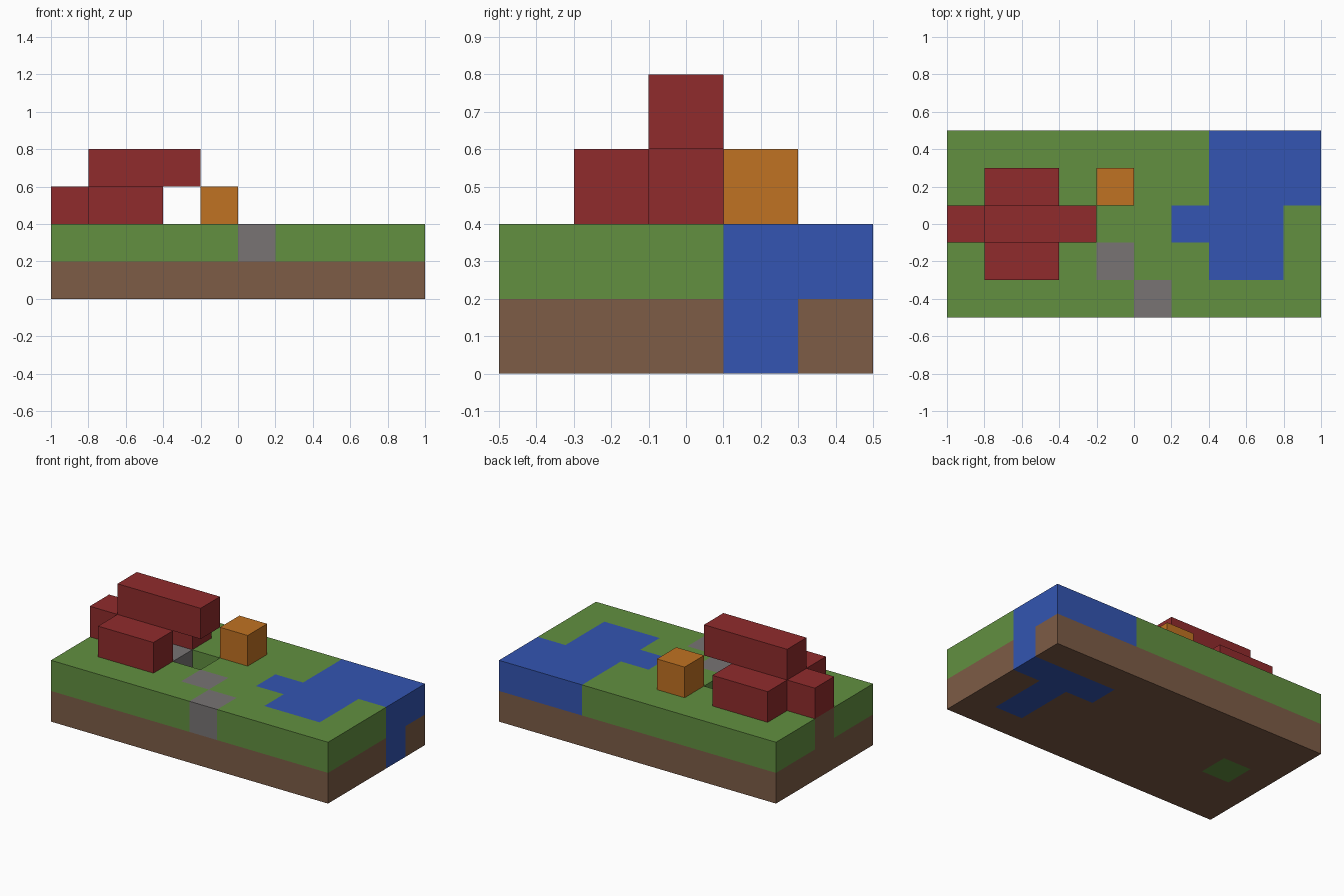
import bpy
import bmesh
from mathutils import Vector

CELL = 0.2

cube = bpy.data.objects.get("Cube")
if cube:
    bpy.data.objects.remove(cube, do_unlink=True)


def make_material(name, hex_code):
    """Flat material from an sRGB hex colour, stored as linear values."""
    srgb = [int(hex_code[i:i + 2], 16) / 255 for i in (0, 2, 4)]
    linear = [c / 12.92 if c < 0.04 else ((c + 0.055) / 1.055) ** 2.4 for c in srgb]
    mat = bpy.data.materials.new(name)
    mat.use_nodes = True
    mat.diffuse_color = (*linear, 1)
    bsdf = mat.node_tree.nodes["Principled BSDF"]
    bsdf.inputs["Base Color"].default_value = (*linear, 1)
    bsdf.inputs["Roughness"].default_value = 1
    return mat


# Letters used in the block maps
MATERIALS = {
    "G": make_material("grass_green", "629040"),
    "S": make_material("soil_brown", "7d5c46"),
    "W": make_material("water_blue", "3355b2"),
    "P": make_material("path_grey", "787474"),
    "R": make_material("house_red", "902b2c"),
    "O": make_material("crate_orange", "c07222"),
}
LETTERS = list(MATERIALS)


def finish(name, bm, letters):
    mesh = bpy.data.meshes.new(name)
    bm.to_mesh(mesh)
    bm.free()
    for letter in letters:
        mesh.materials.append(MATERIALS[letter])
    obj = bpy.data.objects.new(name, mesh)
    bpy.context.scene.collection.objects.link(obj)
    return obj


def box(name, letter, low, high):
    """Axis-aligned block between two corners."""
    low, high = Vector(low), Vector(high)
    bm = bmesh.new()
    bmesh.ops.create_cube(bm, size=1)
    bmesh.ops.scale(bm, vec=high - low, verts=bm.verts)
    bmesh.ops.translate(bm, vec=(low + high) / 2, verts=bm.verts)
    return finish(name, bm, letter)


def block_terrain(name, layers):
    """Outer skin of a block map; rows run back to front, layers bottom to top."""
    cells = {}
    for k, rows in enumerate(layers):
        for j, row in enumerate(reversed(rows)):
            for i, letter in enumerate(row):
                if letter != ".":
                    cells[i, j, k] = letter
    offset = Vector((len(layers[0][0]), len(layers[0]), 0)) / 2
    bm = bmesh.new()
    for cell, letter in cells.items():
        for axis in range(3):
            for side in (0, 1):
                step = list(cell)
                step[axis] += 2 * side - 1
                if tuple(step) in cells:
                    continue
                u, v = (axis + 1) % 3, (axis + 2) % 3
                corners = []
                for a, b in ((0, 0), (1, 0), (1, 1), (0, 1)):
                    p = Vector(cell)
                    p[axis] += side
                    p[u] += a
                    p[v] += b
                    corners.append(bm.verts.new((p - offset) * CELL))
                face = bm.faces.new(corners if side else corners[::-1])
                face.material_index = LETTERS.index(letter)
    bmesh.ops.remove_doubles(bm, verts=bm.verts, dist=0.001)
    return finish(name, bm, LETTERS)


# Ground slab: soil below, grass, path and pond above, with a pit at the door
soil_layer = [
    "SSSSSSSSSS",
    "SSSSSSSWWW",
    "SGSSSSSSWS",
    "SSSSSSSSWS",
    "SSSSSSSSSS",
]
grass_layer = [
    "GGGGGGGWWW",
    "GGGGGGGWWW",
    "SPP.GGWWWG",
    "GGGGPGGWWG",
    "GGGGGPGGGG",
]
block_terrain("ground", [soil_layer, grass_layer])

# House: two side walls, a back wall and a roof beam over the doorway
for side, y in (("front", -0.3), ("rear", 0.1)):
    box("house_wall_" + side, "R", (-0.8, y, 0.4), (-0.4, y + CELL, 0.6))
box("house_end_wall", "R", (-1, -0.1, 0.4), (-0.8, 0.1, 0.6))
box("house_roof", "R", (-0.8, -0.1, 0.6), (-0.2, 0.1, 0.8))

# Crate beside the house
box("crate", "O", (-0.2, 0.1, 0.4), (0, 0.3, 0.6))
